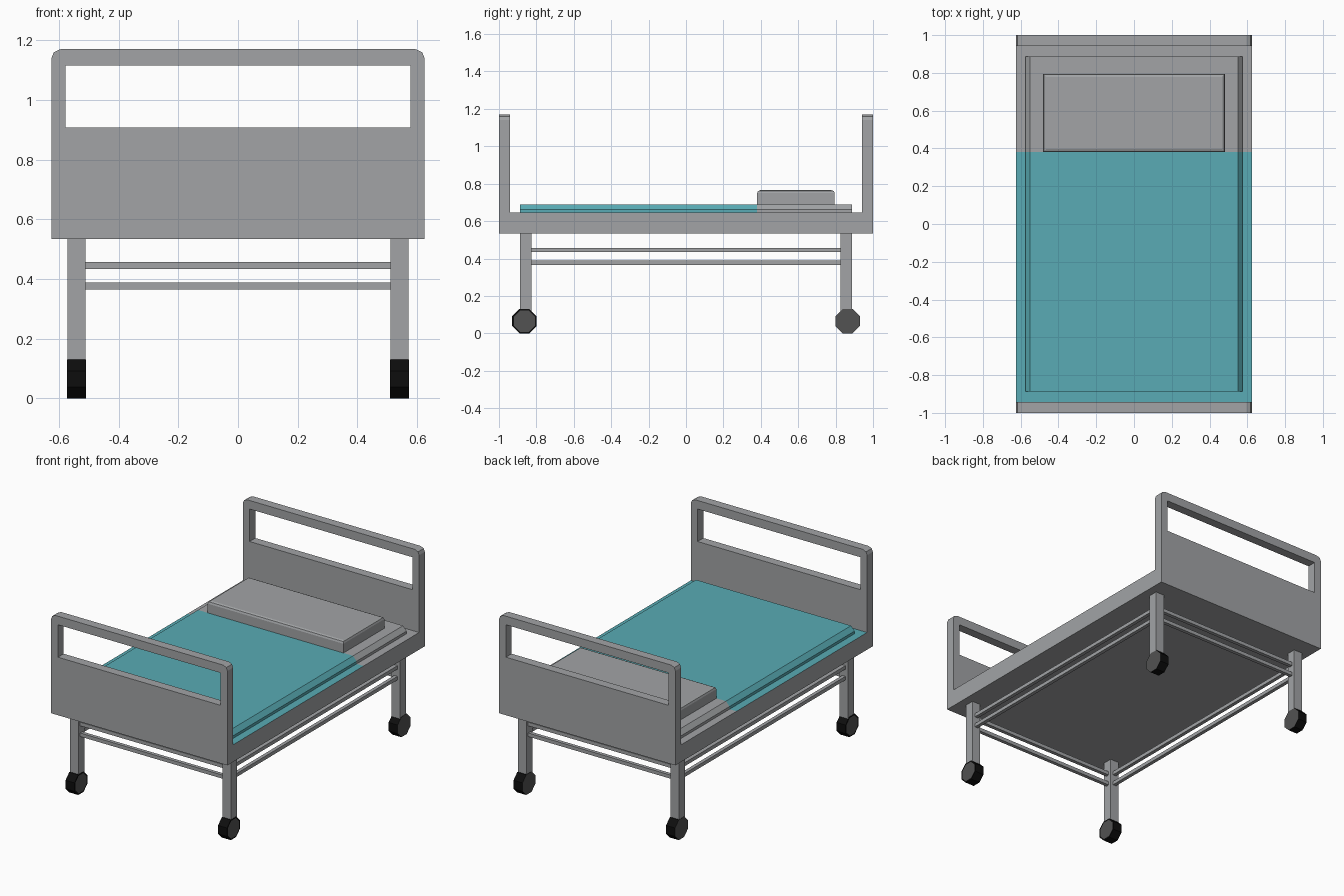
import bpy, bmesh, math
from mathutils import Matrix, Vector

if "Cube" in bpy.data.objects:
    bpy.data.objects.remove(bpy.data.objects["Cube"])


def material(name, rgb):
    m = bpy.data.materials.new(name)
    m.diffuse_color = (*rgb, 1)
    m.use_nodes = True
    m.node_tree.nodes["Principled BSDF"].inputs["Base Color"].default_value = m.diffuse_color
    return m


GREY = material("frame grey", (0.36, 0.37, 0.38))
TEAL = material("blanket teal", (0.10, 0.41, 0.46))
BLACK = material("tyre black", (0.004, 0.004, 0.004))
DARK = material("wheel dark grey", (0.085, 0.085, 0.085))
SPLIT = 0.38  # where the blanket ends


def finish(name, bm, mats, rule=None):
    bmesh.ops.recalc_face_normals(bm, faces=bm.faces)
    bm.normal_update()
    if rule:
        for f in bm.faces:
            f.material_index = rule(f)
    me = bpy.data.meshes.new(name)
    bm.to_mesh(me)
    bm.free()
    for m in mats:
        me.materials.append(m)
    ob = bpy.data.objects.new(name, me)
    bpy.context.collection.objects.link(ob)
    return ob


def box_bm(lo, hi):
    bm = bmesh.new()
    lo, hi = Vector(lo), Vector(hi)
    mat = Matrix.Translation((lo + hi) / 2) @ Matrix.Diagonal((*(hi - lo), 1))
    bmesh.ops.create_cube(bm, size=1, matrix=mat)
    return bm


def split(bm):
    bmesh.ops.bisect_plane(bm, geom=bm.verts[:] + bm.edges[:] + bm.faces[:],
                           plane_co=(0, SPLIT, 0), plane_no=(0, 1, 0))


def covered(f):
    return f.calc_center_median().y < SPLIT - 0.001


# bed base with the blanket hanging over its top
bm = box_bm((-0.625, -0.942, 0.535), (0.625, 0.942, 0.645))
split(bm)
finish("bed_base", bm, [GREY, TEAL],
       lambda f: int(f.normal.z > 0.5 and covered(f)))

# mattress with sloping upper sides
bm = box_bm((-0.575, -0.887, 0.64), (0.575, 0.887, 0.69))
bmesh.ops.bisect_plane(bm, geom=bm.verts[:] + bm.edges[:] + bm.faces[:],
                       plane_co=(0, 0, 0.662), plane_no=(0, 0, 1))
for v in bm.verts:
    if v.co.z > 0.68:
        v.co.x *= 0.55 / 0.575
split(bm)
finish("mattress", bm, [GREY, TEAL], lambda f: int(covered(f)))

# pillow with a softened top
bm = box_bm((-0.482, 0.38, 0.68), (0.482, 0.795, 0.765))
edges = [e for e in bm.edges if all(v.co.z > 0.76 for v in e.verts)]
bmesh.ops.bevel(bm, geom=edges, offset=0.016, segments=2, profile=0.5, affect='EDGES')
finish("pillow", bm, [GREY])


# head and foot boards: panel outline with a hand opening
def board(name, y0, y1):
    half = [(0.625, 0.535), (0.625, 1.14), (0.617, 1.16), (0.595, 1.17)]
    outer = half + [(-x, z) for x, z in reversed(half)]
    hole = [(0.577, 0.907), (0.577, 1.115), (-0.577, 1.115), (-0.577, 0.907)]
    bm = bmesh.new()
    edges = []
    for loop in (outer, hole):
        vs = [bm.verts.new((x, y0, z)) for x, z in loop]
        edges += [bm.edges.new((vs[i - 1], vs[i])) for i in range(len(vs))]
    bmesh.ops.triangle_fill(bm, edges=edges, use_beauty=True)
    ext = bmesh.ops.extrude_face_region(bm, geom=bm.faces[:], use_keep_orig=True)
    for v in ext["geom"]:
        if isinstance(v, bmesh.types.BMVert):
            v.co.y = y1
    bmesh.ops.dissolve_limit(bm, angle_limit=0.01, verts=bm.verts[:], edges=bm.edges[:])
    finish(name, bm, [GREY])


board("foot_board", -1.0, -0.942)
board("head_board", 0.942, 1.0)

# legs and octagonal wheels
for sy, end in ((-1, "front"), (1, "rear")):
    for sx, side in ((-1, "left"), (1, "right")):
        cx, cy = sx * 0.541, sy * 0.857
        finish(f"{end}_{side}_leg",
               box_bm((cx - 0.03, cy - 0.03, 0.07), (cx + 0.03, cy + 0.03, 0.54)), [GREY])
        bm = bmesh.new()
        r = 0.065 / math.cos(math.pi / 8)
        mat = (Matrix.Translation((cx, sy * 0.864, 0.065))
               @ Matrix.Rotation(math.pi / 2, 4, 'Y') @ Matrix.Rotation(math.pi / 8, 4, 'Z'))
        bmesh.ops.create_cone(bm, cap_ends=True, segments=8, radius1=r, radius2=r,
                              depth=0.064, matrix=mat)
        caps = [f for f in bm.faces if len(f.verts) == 8]
        if sy < 0:  # tyre rim around the front hubs
            bmesh.ops.inset_individual(bm, faces=caps, thickness=0.009)
        finish(f"{end}_{side}_wheel", bm, [BLACK, DARK], lambda f: int(len(f.verts) == 8))

# two levels of rails between the legs
for level, z in (("upper", 0.446), ("lower", 0.377)):
    for s, a, b in ((-1, "front", "left"), (1, "rear", "right")):
        y, x, h = s * 0.857, s * 0.541, 0.0115
        finish(f"{a}_{level}_rail", box_bm((-0.52, y - h, z - h), (0.52, y + h, z + h)), [GREY])
        finish(f"{b}_{level}_rail", box_bm((x - h, -0.83, z - h), (x + h, 0.83, z + h)), [GREY])
